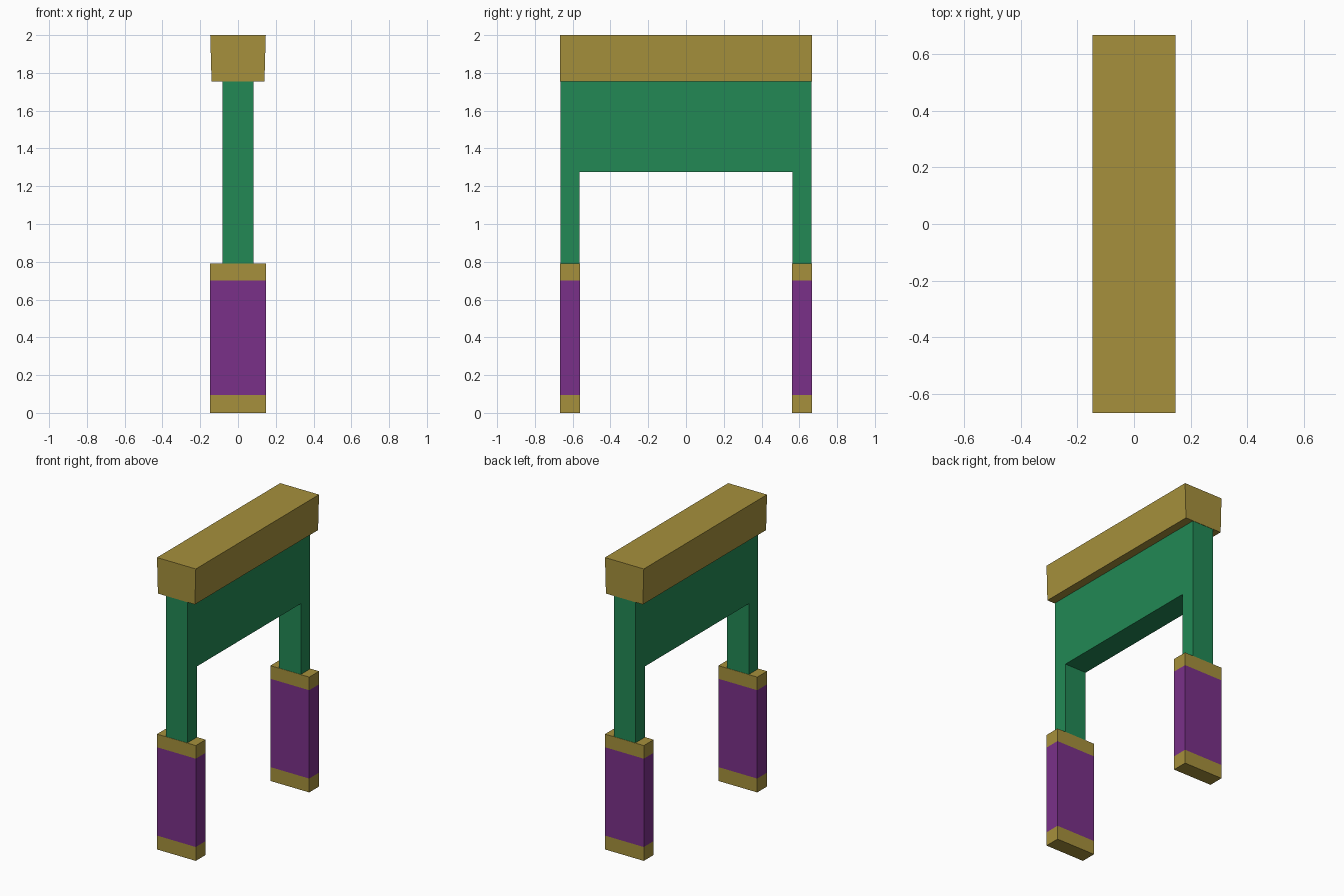
import bpy
import bmesh

if "Cube" in bpy.data.objects:
    bpy.data.objects.remove(bpy.data.objects["Cube"])


def material(name, rgb):
    mat = bpy.data.materials.new(name)
    mat.diffuse_color = (*rgb, 1)
    mat.use_nodes = True
    mat.node_tree.nodes["Principled BSDF"].inputs["Base Color"].default_value = mat.diffuse_color
    return mat


gold = material("gold", (0.38, 0.28, 0.045))
green = material("green", (0.016, 0.25, 0.09))
purple = material("purple", (0.195, 0.03, 0.25))


def finish(name, bm, mats):
    bmesh.ops.recalc_face_normals(bm, faces=bm.faces)
    mesh = bpy.data.meshes.new(name)
    bm.to_mesh(mesh)
    bm.free()
    for mat in mats:
        mesh.materials.append(mat)
    obj = bpy.data.objects.new(name, mesh)
    bpy.context.collection.objects.link(obj)
    return obj


def prism(name, profile, axis, start, end, mats):
    """Extrude a 2D profile along x (axis 0) or y (axis 1)."""
    bm = bmesh.new()
    points = [(start, a, b) if axis == 0 else (a, start, b) for a, b in profile]
    face = bm.faces.new([bm.verts.new(p) for p in points])
    ext = bmesh.ops.extrude_face_region(bm, geom=[face])
    move = [0, 0, 0]
    move[axis] = end - start
    verts = [g for g in ext["geom"] if isinstance(g, bmesh.types.BMVert)]
    bmesh.ops.translate(bm, vec=move, verts=verts)
    return finish(name, bm, mats)


# Top beam, slightly narrower at its underside
prism("top_beam", [(-0.14, 1.755), (0.14, 1.755), (0.147, 2), (-0.147, 2)],
      1, -0.667, 0.667, [gold])

# Panel and posts in one arch, tucked into the beam and the legs
out, inn = 0.665, 0.563
prism("arch_frame",
      [(-out, 0.78), (-inn, 0.78), (-inn, 1.275), (inn, 1.275),
       (inn, 0.78), (out, 0.78), (out, 1.99), (-out, 1.99)],
      0, -0.082, 0.082, [green])

# Lower legs: gold block with a purple band between two cuts
for name, y in (("front_leg", -0.614), ("back_leg", 0.614)):
    w, d = 0.147, 0.053
    leg = prism(name, [(-w, 0), (w, 0), (w, 0.79), (-w, 0.79)],
                1, y - d, y + d, [gold, purple])
    bm = bmesh.new()
    bm.from_mesh(leg.data)
    for z in (0.095, 0.7):
        bmesh.ops.bisect_plane(bm, geom=bm.verts[:] + bm.edges[:] + bm.faces[:],
                               plane_co=(0, 0, z), plane_no=(0, 0, 1))
    for f in bm.faces:
        f.material_index = int(0.1 < f.calc_center_median().z < 0.69)
    bm.to_mesh(leg.data)
    bm.free()
